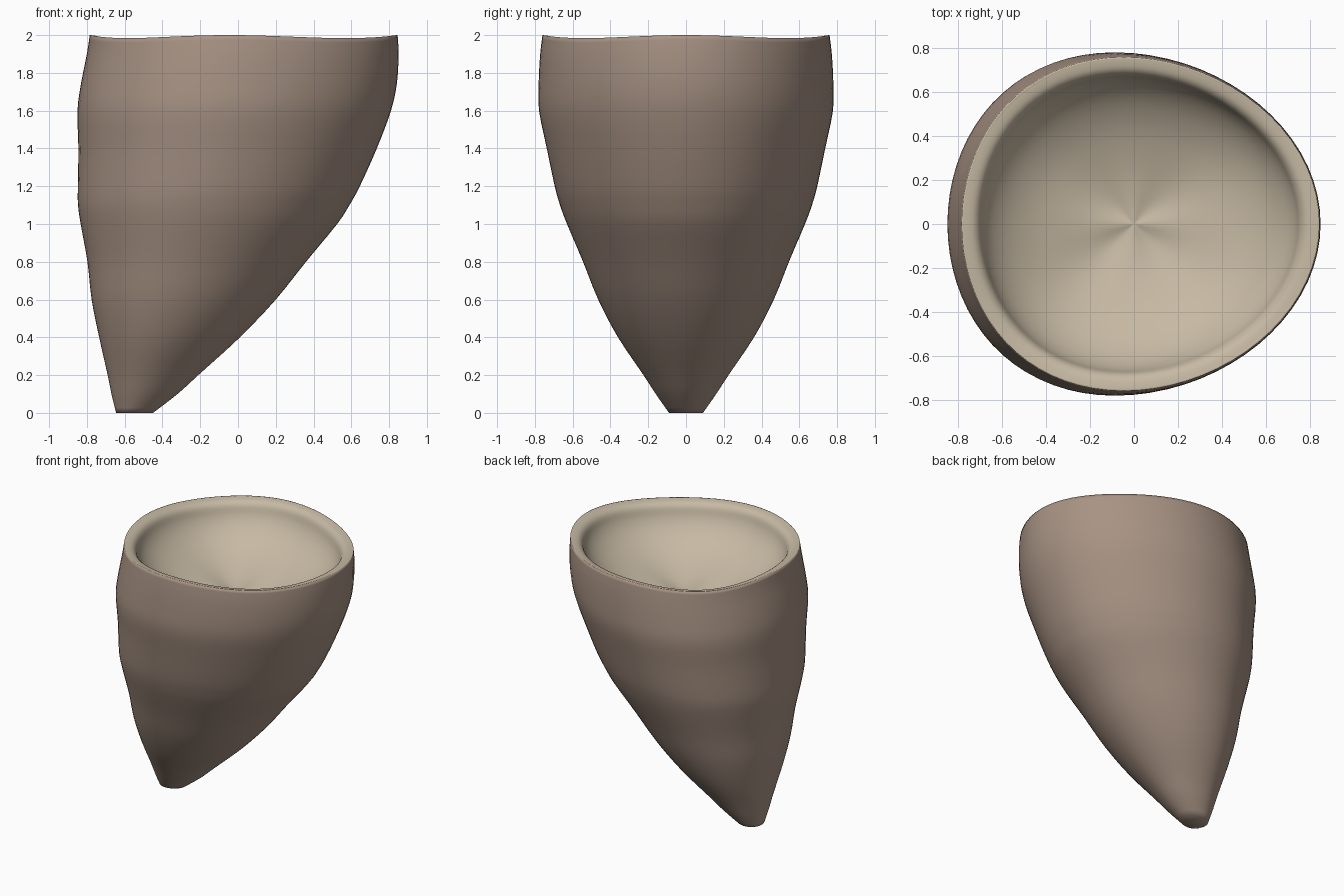
import bpy, bmesh, math

if "Cube" in bpy.data.objects:
    bpy.data.objects.remove(bpy.data.objects["Cube"])

SEG = 72

# outer wall rings: z, left x, right x, half depth in y
WALL = [
    (0.00, -0.645, -0.45, 0.09), (0.10, -0.67, -0.32, 0.16), (0.20, -0.69, -0.21, 0.225),
    (0.40, -0.735, 0.01, 0.36), (0.60, -0.775, 0.20, 0.465), (0.80, -0.797, 0.36, 0.545),
    (1.00, -0.833, 0.525, 0.63), (1.10, -0.847, 0.59, 0.667), (1.20, -0.848, 0.645, 0.695),
    (1.40, -0.845, 0.735, 0.737), (1.60, -0.85, 0.81, 0.778), (1.75, -0.83, 0.842, 0.78),
    (1.90, -0.80, 0.85, 0.772), (2.00, -0.785, 0.845, 0.76)]

# lip and bowl: fraction of rim size, drop below the rim
BOWL = [(1.0, 0.0), (0.965, 0.003), (0.925, 0.013), (0.895, 0.04), (0.87, 0.10),
        (0.82, 0.165), (0.73, 0.235), (0.60, 0.30), (0.45, 0.35), (0.28, 0.39),
        (0.12, 0.41), (0.03, 0.414)]


def smooth_rows(rows, steps=3):
    """Catmull-Rom interpolation between the rows."""
    out = []
    for i in range(len(rows) - 1):
        p = [rows[max(i - 1, 0)], rows[i], rows[i + 1], rows[min(i + 2, len(rows) - 1)]]
        for k in range(steps):
            t = k / steps
            out.append([0.5 * (2 * b + (c - a) * t + (2 * a - 5 * b + 4 * c - d) * t * t
                               + (3 * b - a - 3 * c + d) * t ** 3) for a, b, c, d in zip(*p)])
    out.append(list(rows[-1]))
    return out


def material(name, color):
    m = bpy.data.materials.new(name)
    m.diffuse_color = (*color, 1)
    m.use_nodes = True
    m.node_tree.nodes["Principled BSDF"].inputs["Base Color"].default_value = m.diffuse_color
    return m


bm = bmesh.new()


def add_ring(z, left, right, half, wave):
    """Egg-shaped ring, wider on the left, with a four-fold ripple in height."""
    cx, a, egg = (left + right) / 2, (right - left) / 2, 0.10 * half
    ring = []
    for i in range(SEG):
        t = 2 * math.pi * i / SEG
        ring.append(bm.verts.new((cx + a * math.cos(t) - egg * math.sin(t) ** 2,
                                  half * math.sin(t),
                                  z - wave * (1 - math.cos(4 * t)))))
    return ring


def bridge(lower, upper, mat):
    for i in range(SEG):
        j = (i + 1) % SEG
        bm.faces.new((lower[i], lower[j], upper[j], upper[i])).material_index = mat


# horn-shaped outer wall
rings = [add_ring(*r, 0.008 * max(0, (r[0] - 1.4) / 0.6)) for r in smooth_rows(WALL)]
for lo, hi in zip(rings, rings[1:]):
    bridge(lo, hi, 0)
bm.faces.new(rings[0][::-1])

# rounded lip and rippled bowl
z0, left, right, half = WALL[-1]
prev = rings[-1]
for s, drop in smooth_rows(BOWL)[1:]:
    ring = add_ring(z0 - drop, left * s, right * s, half * s, 0.009 * min(1, s / 0.15))
    bridge(prev, ring, 1)
    prev = ring
centre = bm.verts.new((0, 0, z0 - 0.415))
for i in range(SEG):
    bm.faces.new((prev[i], prev[(i + 1) % SEG], centre)).material_index = 1

bmesh.ops.recalc_face_normals(bm, faces=bm.faces)
mesh = bpy.data.meshes.new("horn_cup")
bm.to_mesh(mesh)
bm.free()
mesh.materials.append(material("brown_wall", (0.39, 0.29, 0.23)))
mesh.materials.append(material("beige_bowl", (0.57, 0.49, 0.37)))
cup = bpy.data.objects.new("horn_cup", mesh)
bpy.context.collection.objects.link(cup)
bpy.context.view_layer.objects.active = cup
cup.select_set(True)
bpy.ops.object.shade_smooth()
